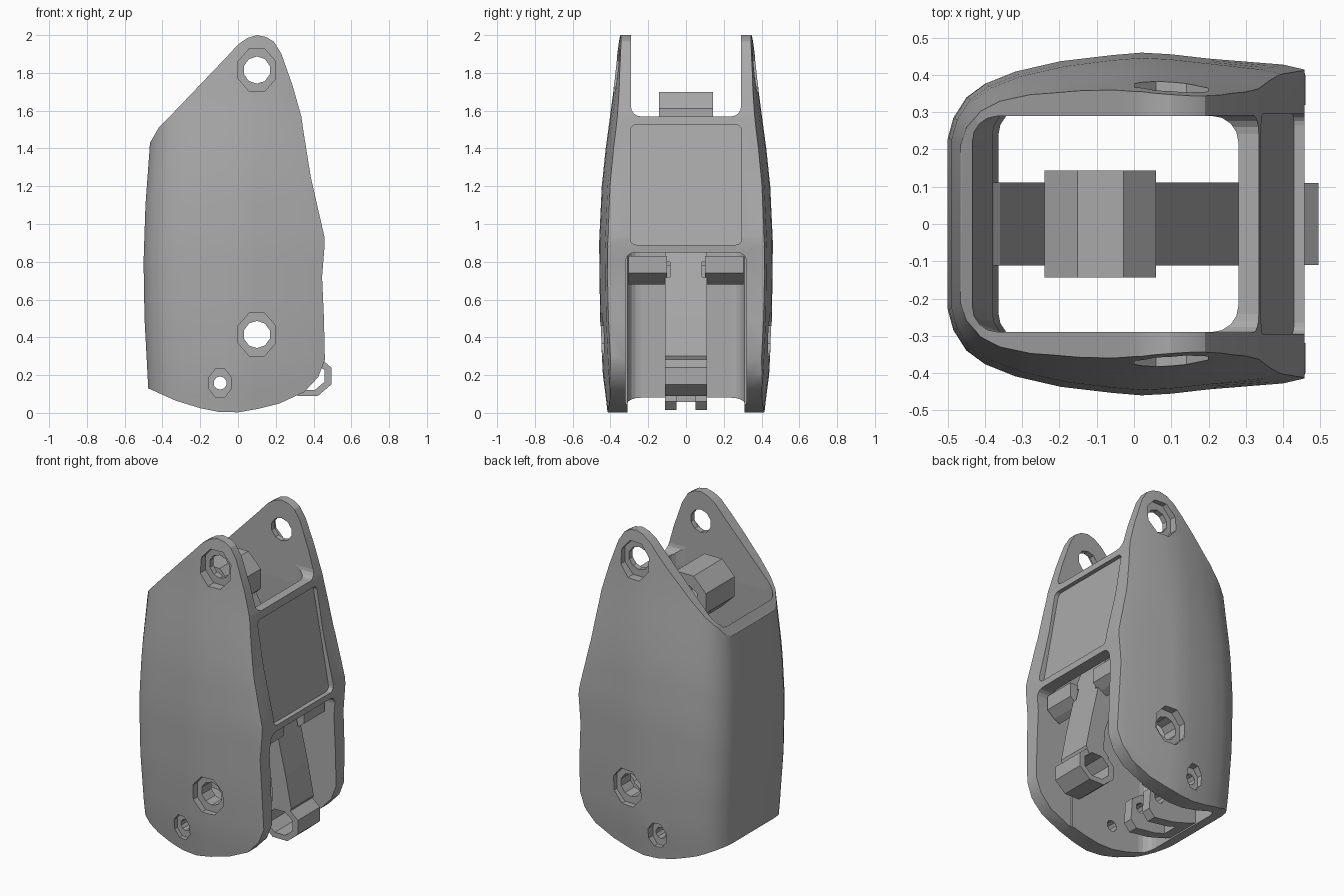
import bpy, bmesh, math
from mathutils import Vector

if "Cube" in bpy.data.objects:
    bpy.data.objects.remove(bpy.data.objects["Cube"])

GREY = (0.4, 0.4, 0.4, 1)
grey = bpy.data.materials.new("plain grey")
grey.use_nodes = True
grey.diffuse_color = GREY
grey.node_tree.nodes["Principled BSDF"].inputs["Base Color"].default_value = GREY


def loft(name, rings):
    """Closed solid through a list of equally long point rings."""
    bm = bmesh.new()
    loops = [[bm.verts.new(p) for p in ring] for ring in rings]
    n = len(loops[0])
    for a, b in zip(loops, loops[1:]):
        for i in range(n):
            j = (i + 1) % n
            bm.faces.new((a[i], a[j], b[j], b[i]))
    bm.faces.new(loops[0])
    bm.faces.new(loops[-1])
    bmesh.ops.recalc_face_normals(bm, faces=bm.faces)
    me = bpy.data.meshes.new(name)
    bm.to_mesh(me)
    bm.free()
    ob = bpy.data.objects.new(name, me)
    bpy.context.collection.objects.link(ob)
    me.materials.append(grey)
    return ob


def slab(name, outline, y0, y1):
    """Extrude an xz outline along y."""
    return loft(name, [[(x, y, z) for x, z in outline] for y in (y0, y1)])


def disc(x, z, rx, rz, sides, turn=0.5):
    steps = [(i + turn) * math.tau / sides for i in range(sides)]
    return [(x + rx * math.cos(a), z + rz * math.sin(a)) for a in steps]


def rounded_rect(u0, u1, v0, v1, r, steps=4):
    pts = []
    for k, (u, v) in enumerate([(u1 - r, v1 - r), (u0 + r, v1 - r),
                                (u0 + r, v0 + r), (u1 - r, v0 + r)]):
        for i in range(steps + 1):
            a = (k + i / steps) * math.pi / 2
            pts.append((u + r * math.cos(a), v + r * math.sin(a)))
    return pts


def combine(ob, other, op="DIFFERENCE"):
    mod = ob.modifiers.new("combine", "BOOLEAN")
    mod.operation, mod.solver, mod.object = op, "EXACT", other
    bpy.context.view_layer.objects.active = ob
    bpy.ops.object.modifier_apply(modifier=mod.name)
    bpy.data.objects.remove(other)


def lerp(table, z):
    for (z0, a), (z1, b) in zip(table, table[1:]):
        if z <= z1:
            t = (z - z0) / (z1 - z0)
            return a + (b - a) * t
    return table[-1][1]


# Outer shell: bulging plan outline lofted up the height
LEFT = [(-.1, -.465), (.13, -.475), (.5, -.495), (.8, -.5), (1.1, -.49), (1.44, -.465), (2.1, -.44)]
RIGHT = [(-.1, .48), (.92, .48), (1.25, .41), (1.55, .36), (2.1, .36)]
WIDTH = [(-.1, .405), (.05, .42), (.2, .44), (.5, .455), (.9, .46), (1.2, .446),
         (1.4, .425), (1.57, .402), (1.7, .385), (1.85, .37), (2.1, .338)]
rings = []
for i in range(23):
    z = -.1 + i * .1
    xl, xr, w = (lerp(t, z) for t in (LEFT, RIGHT, WIDTH))
    half = [(xl, .5 * w), (xl + .015, .62 * w), (xl + .05, .74 * w), (xl + .1, .82 * w),
            (xl + .18, .89 * w), (xl + .3, .95 * w), (-.06, .985 * w), (.02, w),
            (.1, .99 * w), (.2, .965 * w), (xr - .08, .93 * w), (xr, .89 * w)]
    rings.append([(x, y, z) for x, y in half] + [(x, -y, z) for x, y in reversed(half)])
shell = loft("shell", rings)

# Side silhouette trims the shell
outline = [(-.6, 1.27), (-.46, 1.44), (-.42, 1.51), (-.37, 1.56), (-.05, 1.895), (.0, 1.95),
           (.05, 1.985), (.1, 2.0), (.15, 1.99), (.19, 1.965), (.23, 1.9), (.29, 1.73),
           (.335, 1.57), (.345, 1.5), (.385, 1.25), (.458, .93), (.458, .88), (.445, .72),
           (.455, .5), (.46, .28), (.425, .19), (.35, .11), (.22, .05), (.1, .02), (0, .003),
           (-.1, .005), (-.2, .025), (-.33, .065), (-.475, .13), (-.6, .19)]
combine(shell, slab("trim", outline, -.7, .7), "INTERSECT")
bpy.context.view_layer.objects.active = shell
shell.select_set(True)
bpy.ops.object.shade_smooth_by_angle(angle=math.radians(25))

# Hollow inside, top fork gap, open lower window and shallow panel
levels = [(-.1, -.36, .38, .31), (.84, -.38, .38, .31), (1.5, -.435, .28, .29), (2.2, -.44, .28, .29)]
combine(shell, loft("hollow", [[(x, y, z) for x, y in rounded_rect(a, b, -w, w, .07)]
                               for z, a, b, w in levels]))
for u, v0, v1, r in ((.291, 1.57, 2.4, .05), (.32, -.4, .85, .05)):
    section = rounded_rect(-u, u, v0, v1, r)
    combine(shell, loft("gap", [[(x, y, z) for y, z in section] for x in (.2, .8)]))
panel = rounded_rect(-.295, .295, .89, 1.525, .03)
combine(shell, loft("panel", [[(.315 + (1.525 - z) * .18, y, z) for y, z in panel],
                              [(.8, y, z) for y, z in panel]]))

# Rib on the back wall that ends in a slotted lug
rib = slab("rib", [(-.42, .72), (-.36, .66), (-.29, .42), (-.24, .27), (-.1, .25), (-.03, .2),
                   (-.02, .06), (-.06, .015), (-.2, .035), (-.33, .075), (-.42, .115)], -.112, .112)
combine(rib, slab("slot", [(-.27, -.1), (-.27, .2), (-.22, .32), (.1, .32), (.1, -.1)], -.05, .05))
combine(shell, rib, "UNION")

# Pin holes with recessed seats on both sides
for x, z, bore, rx, rz, seat in ((.1, 1.815, .072, .107, .122, .325),
                                 (.1, .415, .072, .107, .122, .405),
                                 (-.095, .158, .035, .062, .082, .385)):
    combine(shell, slab("bore", disc(x, z, bore, bore, 10), -.7, .7))
    for s in (-1, 1):
        combine(shell, slab("seat", disc(x, z, rx, rz, 8), s * seat, s * .7))

# Inner stops beside the lever
for side, s in (("right", -1), ("left", 1)):
    slab(side + "_stop", [(.3, .68), (.34, .7), (.39, .74), (.39, .83), (.3, .83)], s * .1, s * .305)

# Lever: tube at the bottom, arm, block at the top
lever = slab("lever", [(.28, .28), (.32, .32), (.31, .45), (.2, .78), (.06, 1.1), (-.14, 1.46),
                       (.0, 1.56), (.2, 1.2), (.33, .85), (.41, .5), (.45, .3), (.4, .2)], -.112, .112)
combine(lever, slab("tube", disc(.37, .195, .135, .115, 8), -.11, .11), "UNION")
combine(lever, slab("block", disc(-.09, 1.55, .162, .162, 8), -.143, .143), "UNION")
combine(lever, slab("tube_bore", disc(.37, .195, .095, .08, 8), -.4, .4))
combine(lever, slab("block_bore", disc(-.09, 1.55, .1, .1, 6), -.4, .4))
for s in (-1, 1):
    combine(lever, slab("notch", [(.2, .72), (.5, .72), (.5, .8), (.2, .8)], s * .085, s * .3))
